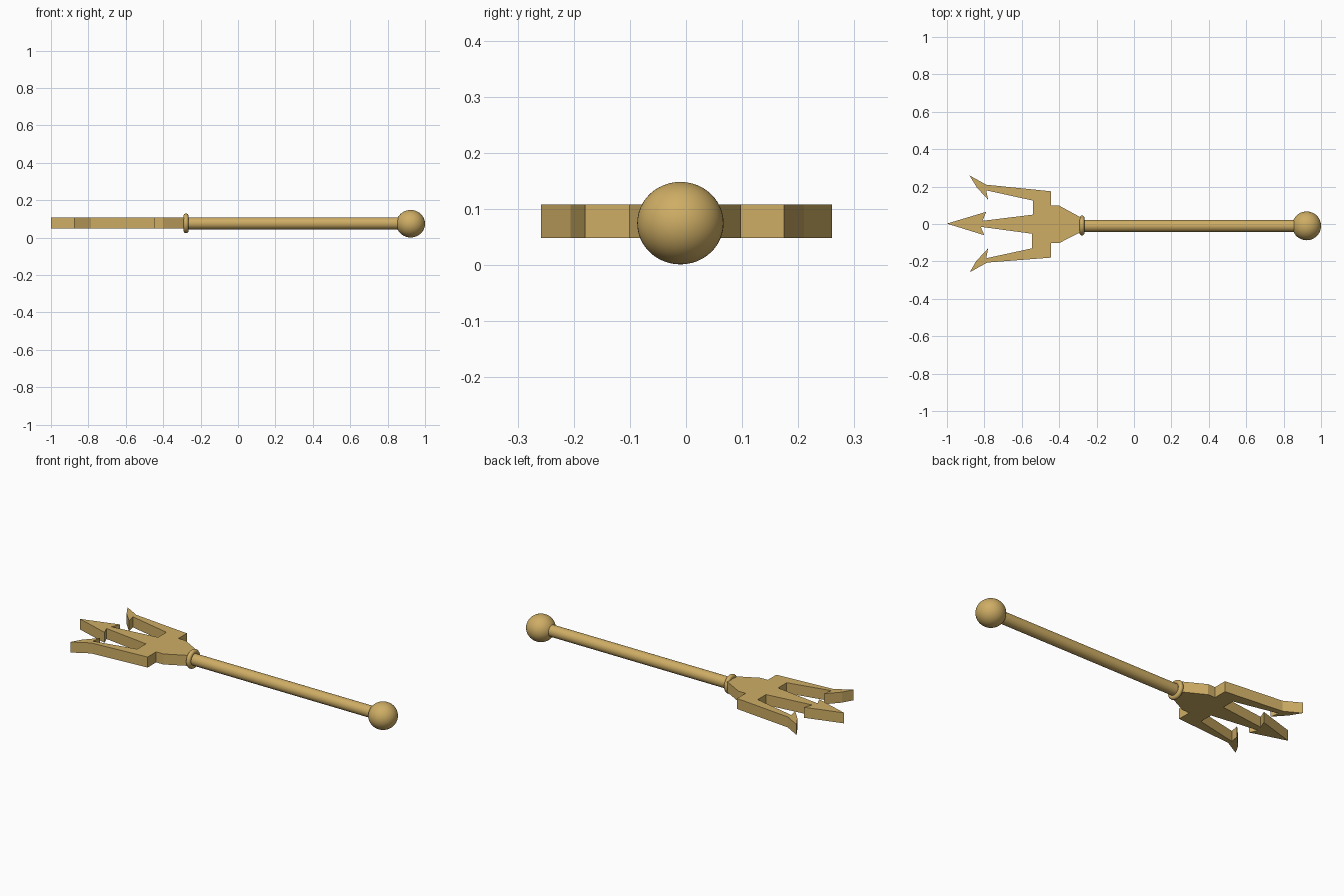
import bpy, bmesh, math

if "Cube" in bpy.data.objects:
    bpy.data.objects.remove(bpy.data.objects["Cube"])

brass = bpy.data.materials.new("brass")
brass.diffuse_color = (0.62, 0.42, 0.13, 1)
brass.use_nodes = True
brass.node_tree.nodes["Principled BSDF"].inputs["Base Color"].default_value = brass.diffuse_color
AXIS_Y, AXIS_Z = -0.01, 0.0745


def finish(obj, name, smooth=True):
    obj.name = name
    obj.data.materials.append(brass)
    if smooth:
        bpy.ops.object.shade_smooth_by_angle(angle=math.radians(40))
    return obj


# Flat three-pronged head: outline extruded upwards
outline = [
    (-0.275, 0.03), (-0.40, 0.098), (-0.445, 0.098), (-0.445, 0.175),
    (-0.79, 0.21), (-0.88, 0.26), (-0.84, 0.195), (-0.78, 0.13),
    (-0.79, 0.18), (-0.54, 0.125), (-0.54, 0.05), (-0.81, 0.017),
    (-0.79, 0.065), (-1.0, 0.002), (-0.80, -0.06), (-0.82, -0.015),
    (-0.545, -0.052), (-0.545, -0.13), (-0.79, -0.183), (-0.78, -0.13),
    (-0.845, -0.20), (-0.878, -0.258), (-0.785, -0.206), (-0.445, -0.18),
    (-0.445, -0.102), (-0.40, -0.102), (-0.275, -0.038),
]
bm = bmesh.new()
face = bm.faces.new([bm.verts.new((x, y, 0.048)) for x, y in outline])
ext = bmesh.ops.extrude_face_region(bm, geom=[face])
bmesh.ops.translate(bm, vec=(0, 0, 0.06),
                    verts=[v for v in ext["geom"] if isinstance(v, bmesh.types.BMVert)])
bmesh.ops.recalc_face_normals(bm, faces=bm.faces)
mesh = bpy.data.meshes.new("prong_head")
bm.to_mesh(mesh)
bm.free()
head = bpy.data.objects.new("prong_head", mesh)
bpy.context.collection.objects.link(head)
finish(head, "prong_head", smooth=False)

# Round shaft
x0, x1 = -0.28, 0.88
bpy.ops.mesh.primitive_cylinder_add(vertices=48, radius=0.032, depth=x1 - x0,
                                    location=((x0 + x1) / 2, AXIS_Y, AXIS_Z + 0.002),
                                    rotation=(0, math.pi / 2, 0))
finish(bpy.context.object, "shaft")

# Rounded collar between head and shaft
bpy.ops.mesh.primitive_torus_add(major_segments=48, minor_segments=16,
                                 major_radius=0.040, minor_radius=0.013,
                                 location=(-0.278, AXIS_Y + 0.002, AXIS_Z + 0.002),
                                 rotation=(0, math.pi / 2, 0))
finish(bpy.context.object, "collar")

# Ball pommel, slightly flattened in height
bpy.ops.mesh.primitive_uv_sphere_add(segments=48, ring_count=24, radius=1,
                                     location=(0.923, AXIS_Y, AXIS_Z))
ball = bpy.context.object
ball.scale = (0.077, 0.077, 0.0735)
bpy.ops.object.transform_apply(location=False, rotation=False, scale=True)
finish(ball, "ball_pommel")
